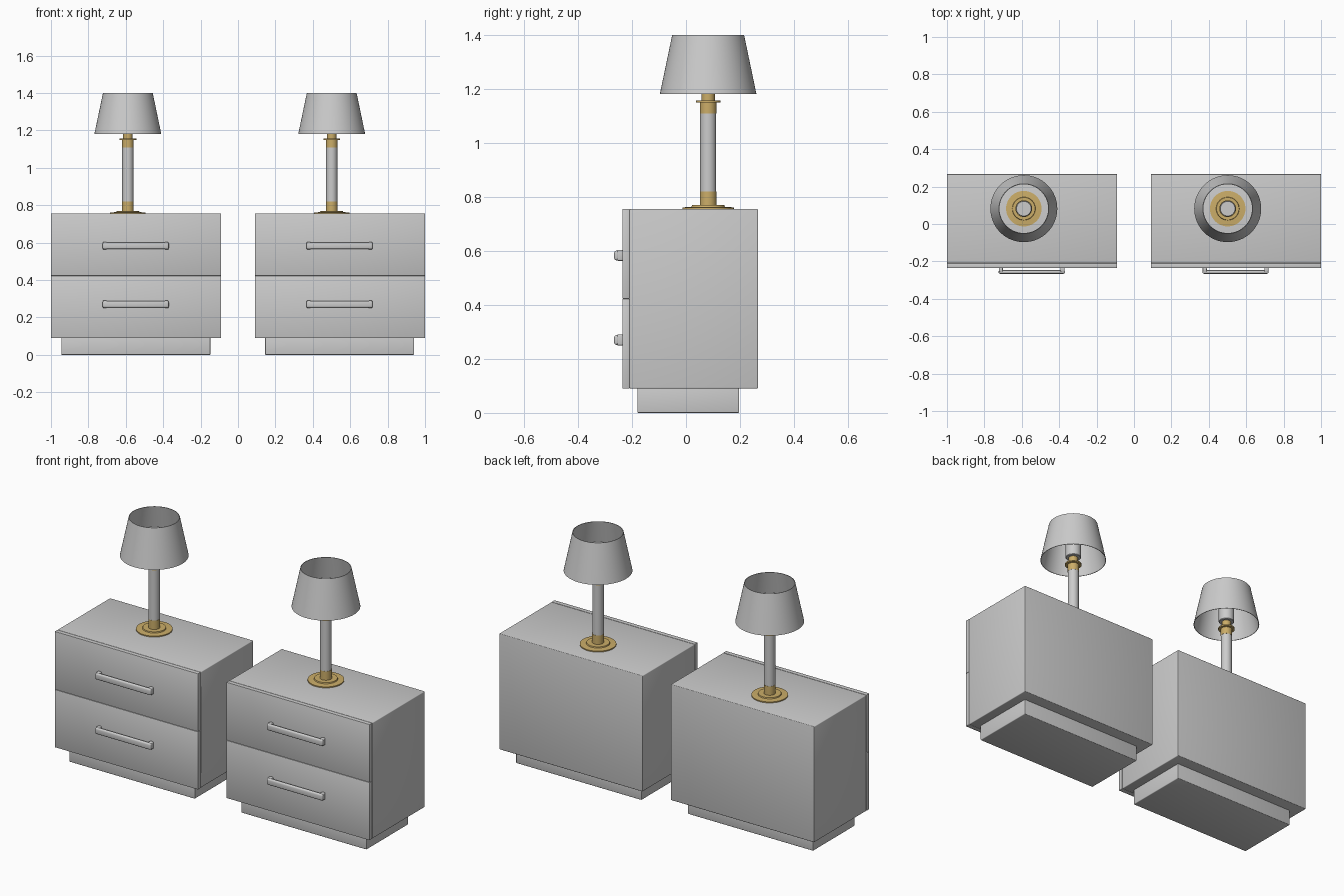
import bpy, bmesh, math
from mathutils import Vector, Matrix

if "Cube" in bpy.data.objects:
    bpy.data.objects.remove(bpy.data.objects["Cube"])

brass = bpy.data.materials.new("brass")
brass.diffuse_color = (0.60, 0.42, 0.14, 1)
brass.use_nodes = True
brass.node_tree.nodes["Principled BSDF"].inputs["Base Color"].default_value = brass.diffuse_color


def finish(bm, name, mat=None):
    bmesh.ops.recalc_face_normals(bm, faces=bm.faces)
    me = bpy.data.meshes.new(name)
    bm.to_mesh(me)
    bm.free()
    ob = bpy.data.objects.new(name, me)
    bpy.context.collection.objects.link(ob)
    if mat:
        me.materials.append(mat)
    bpy.ops.object.select_all(action='DESELECT')
    bpy.context.view_layer.objects.active = ob
    ob.select_set(True)
    bpy.ops.object.shade_smooth_by_angle(angle=math.radians(35))
    return ob


def box(name, lo, hi, bevel=0.0, segments=3):
    lo, hi = Vector(lo), Vector(hi)
    bm = bmesh.new()
    bmesh.ops.create_cube(bm, size=1, matrix=Matrix.Translation((lo + hi) / 2)
                          @ Matrix.Diagonal((*(hi - lo), 1)))
    if bevel:
        bmesh.ops.bevel(bm, geom=bm.edges[:], offset=bevel, segments=segments,
                        profile=0.5, affect='EDGES')
    return finish(bm, name)


def lathe(name, x, y, profile, mat=None, closed=False, steps=48):
    bm = bmesh.new()
    vs = [bm.verts.new((x + r, y, z)) for r, z in profile]
    es = [bm.edges.new(p) for p in zip(vs, vs[1:])]
    if closed:
        es.append(bm.edges.new((vs[-1], vs[0])))
    bmesh.ops.spin(bm, geom=vs + es, cent=(x, y, 0), axis=(0, 0, 1),
                   angle=math.tau, steps=steps, use_duplicate=False)
    bmesh.ops.remove_doubles(bm, verts=bm.verts, dist=1e-5)
    return finish(bm, name, mat)


def handle(name, x, z):
    # slim bar standing off the drawer on two end posts
    box(name + "_bar", (x - 0.177, -0.266, z - 0.018), (x + 0.177, -0.247, z + 0.018), 0.008)
    for s, side in ((-1, "left"), (1, "right")):
        c = x + s * 0.165
        box(f"{name}_{side}_post", (c - 0.011, -0.256, z - 0.02),
            (c + 0.011, -0.232, z + 0.02), 0.005)


def nightstand(side, x):
    # carcass, plinth and two drawer fronts
    box(side + "_cabinet", (x - 0.455, -0.209, 0.09), (x + 0.455, 0.267, 0.755), 0.004)
    box(side + "_plinth", (x - 0.40, -0.18, 0), (x + 0.397, 0.197, 0.095), 0.004)
    for name, z0, z1, zh in (("lower", 0.09, 0.4215, 0.27), ("upper", 0.4225, 0.755, 0.583)):
        box(f"{side}_{name}_drawer", (x - 0.455, -0.235, z0), (x + 0.455, -0.2095, z1), 0.002, 2)
        handle(f"{side}_{name}_handle", x - 0.002, zh)


def lamp(side, x, y):
    # stepped brass foot
    lathe(side + "_lamp_foot", x, y, [(0, 0.754), (0.095, 0.754), (0.095, 0.761), (0.062, 0.763),
                                      (0.06, 0.769), (0, 0.769)], brass)
    # grey stem between two brass collars
    lathe(side + "_lamp_lower_collar", x, y, [(0, 0.766), (0.031, 0.766), (0.031, 0.82), (0, 0.82)], brass)
    lathe(side + "_lamp_stem", x, y, [(0, 0.82), (0.03, 0.82), (0.03, 1.108), (0, 1.108)])
    lathe(side + "_lamp_upper_collar", x, y,
          [(0, 1.108), (0.031, 1.108), (0.031, 1.149), (0.045, 1.149), (0.045, 1.157),
           (0.025, 1.157), (0.025, 1.2), (0, 1.2)], brass)
    # bulb holder
    lathe(side + "_lamp_socket", x, y,
          [(0, 1.195), (0.039, 1.195), (0.042, 1.198), (0.042, 1.327), (0.039, 1.33), (0, 1.33)])
    # open tapered shade with a thin wall
    lathe(side + "_lamp_shade", x, y,
          [(0.179, 1.18), (0.133, 1.40), (0.130, 1.40), (0.176, 1.18)], closed=True, steps=64)


for side, cx in (("left", -0.545), ("right", 0.545)):
    nightstand(side, cx)
    lamp(side, cx - 0.044, 0.082)
